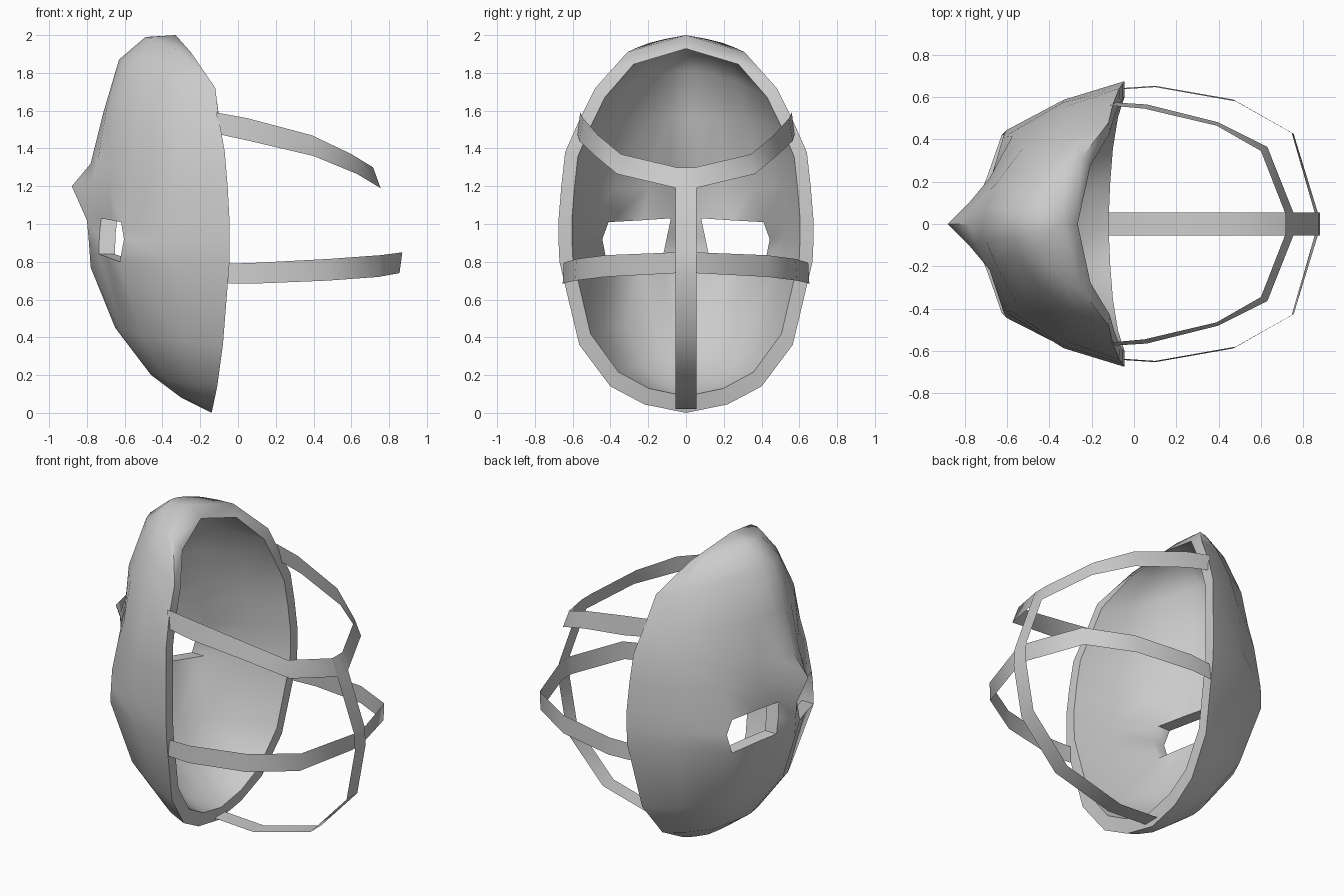
import bpy, bmesh, math

if "Cube" in bpy.data.objects:
    bpy.data.objects.remove(bpy.data.objects["Cube"])

grey = bpy.data.materials.new("mask grey")
grey.diffuse_color = (0.6, 0.6, 0.6, 1)
grey.use_nodes = True
grey.node_tree.nodes["Principled BSDF"].inputs["Base Color"].default_value = grey.diffuse_color


def finish(name, bm, angle):
    """Turn a bmesh into a named, smooth-shaded object."""
    mesh = bpy.data.meshes.new(name)
    bm.to_mesh(mesh)
    bm.free()
    mesh.materials.append(grey)
    ob = bpy.data.objects.new(name, mesh)
    bpy.context.collection.objects.link(ob)
    bpy.ops.object.select_all(action='DESELECT')
    ob.select_set(True)
    bpy.context.view_layer.objects.active = ob
    bpy.ops.object.shade_smooth_by_angle(angle=math.radians(angle))


# --- Shell: each row runs from the centre line out to the rim ---
T = (0, .15, .33, .63, .87, 1)            # width fraction across half a row
CHIN = (1, .975, .92, .76, .38, 0)        # depth fractions
EYE_LOW = (1, .94, .88, .79, .38, 0)
EYE_MID = (1, .925, .86, .75, .37, 0)
EYE_TOP = (1, .90, .83, .76, .38, 0)
BEAK = (1, .88, .76, .63, .34, 0)
TEMPLE = (1, .95, .84, .66, .35, 0)
BROW = (1, .98, .91, .70, .36, 0)
CROWN = (1, .96, .86, .63, .32, 0)
ROWS = [  # centre x, z; rim x, y, z; section
    (-.14, .00, -.14, 0, .00, CHIN),
    (-.30, .08, -.13, .22, .045, CHIN),
    (-.46, .20, -.11, .40, .14, CHIN),
    (-.65, .45, -.08, .565, .36, CHIN),
    (-.78, .77, -.045, .67, .80, EYE_LOW),
    (-.79, .91, -.045, .675, .91, EYE_MID),
    (-.80, 1.02, -.045, .675, 1.02, EYE_TOP),
    (-.88, 1.20, -.055, .66, 1.2, BEAK),
    (-.78, 1.32, -.07, .64, 1.38, TEMPLE),
    (-.71, 1.60, -.10, .565, 1.55, BROW),
    (-.63, 1.87, -.12, .48, 1.72, CROWN),
    (-.49, 1.99, -.25, .31, 1.91, CROWN),
    (-.33, 2.00, -.33, 0, 2.00, CHIN),
]
# Eye hole outline: (row, column) -> y, z
EYE = {(4, 1): (.12, .84), (4, 2): (.23, .825), (4, 3): (.42, .80), (5, 3): (.443, .92),
       (6, 3): (.41, 1.01), (6, 2): (.23, 1.02), (6, 1): (.08, 1.03), (5, 1): (.10, .935)}


def rim_x(z):
    """x of the rim curve at height z."""
    for a, b in zip(ROWS, ROWS[1:]):
        if z <= b[4]:
            return a[2] + (b[2] - a[2]) * (z - a[4]) / (b[4] - a[4])


def shell():
    bm = bmesh.new()
    outer, inner = [], []
    mid = len(T) - 1
    for i, (cx, cz, rx, ry, rz, sec) in enumerate(ROWS):
        out_row, in_row = [], []
        for j in range(-mid, mid + 1):
            k, s = abs(j), (1 if j >= 0 else -1)
            x = rx + (cx - rx) * sec[k]
            if (i, k) in EYE:             # hole edge goes straight through
                y, z = EYE[i, k]
                q = (x + .085, s * y, z)
            else:
                y, z = ry * T[k], cz + (rz - cz) * T[k] ** 2
                zi = 1.1 + (z - 1.1) * .92
                on_rim = k == mid or ry == 0
                q = (rim_x(zi) if on_rim else rx + (x - rx) * .9, s * y * .895, zi)
            out_row.append(bm.verts.new((x, s * y, z)))
            in_row.append(bm.verts.new(q))
        outer.append(out_row)
        inner.append(in_row)
    for i in range(len(ROWS) - 1):
        for j in range(2 * mid):
            k = min(abs(j - mid), abs(j + 1 - mid))
            if i in (4, 5) and k in (1, 2):
                continue                  # eye opening
            for g in (outer, inner):
                bm.faces.new((g[i][j], g[i][j + 1], g[i + 1][j + 1], g[i + 1][j]))
        for j in (0, 2 * mid):            # flat rim
            bm.faces.new((outer[i][j], inner[i][j], inner[i + 1][j], outer[i + 1][j]))
    loop = list(EYE)
    for s in (-1, 1):                     # eye hole walls
        for (a, b), (c, d) in zip(loop, loop[1:] + loop[:1]):
            b, d = mid + s * b, mid + s * d
            bm.faces.new((outer[a][b], outer[c][d], inner[c][d], inner[a][b]))
    bmesh.ops.remove_doubles(bm, verts=bm.verts[:], dist=1e-4)
    bmesh.ops.recalc_face_normals(bm, faces=bm.faces[:])
    finish("mask_shell", bm, 50)


# --- Straps: thin ribbons between two edge lines ---
def ribbon(name, edge_a, edge_b):
    bm = bmesh.new()
    a = [bm.verts.new(p) for p in edge_a]
    b = [bm.verts.new(p) for p in edge_b]
    for i in range(len(a) - 1):
        bm.faces.new((a[i], a[i + 1], b[i + 1], b[i]))
    finish(name, bm, 80)


def side_strap(name, top, bottom):
    """Mirror a half strap across y = 0 and make one ribbon round the head."""
    ribbon(name, *[[(x, -y, z) for x, y, z in e] + e[::-1] for e in (top, bottom)])


shell()
side_strap("upper_strap",
           [(-.115, .56, 1.59), (.05, .545, 1.56), (.39, .465, 1.47), (.60, .345, 1.37), (.715, .05, 1.30)],
           [(-.10, .575, 1.475), (.06, .565, 1.44), (.40, .48, 1.36), (.63, .365, 1.265), (.755, .05, 1.19)])
side_strap("lower_strap",
           [(-.05, .637, .79), (.10, .647, .795), (.48, .58, .815), (.755, .425, .835), (.87, .05, .85)],
           [(-.05, .643, .685), (.10, .653, .685), (.47, .588, .70), (.745, .432, .72), (.855, .05, .74)])
CENTRE = [(.715, 1.30), (.755, 1.19), (.875, .85), (.88, .74), (.82, .41), (.56, .13), (.15, .02), (-.135, .035)]
ribbon("centre_strap", *[[(x, s * .055, z) for x, z in CENTRE] for s in (-1, 1)])
